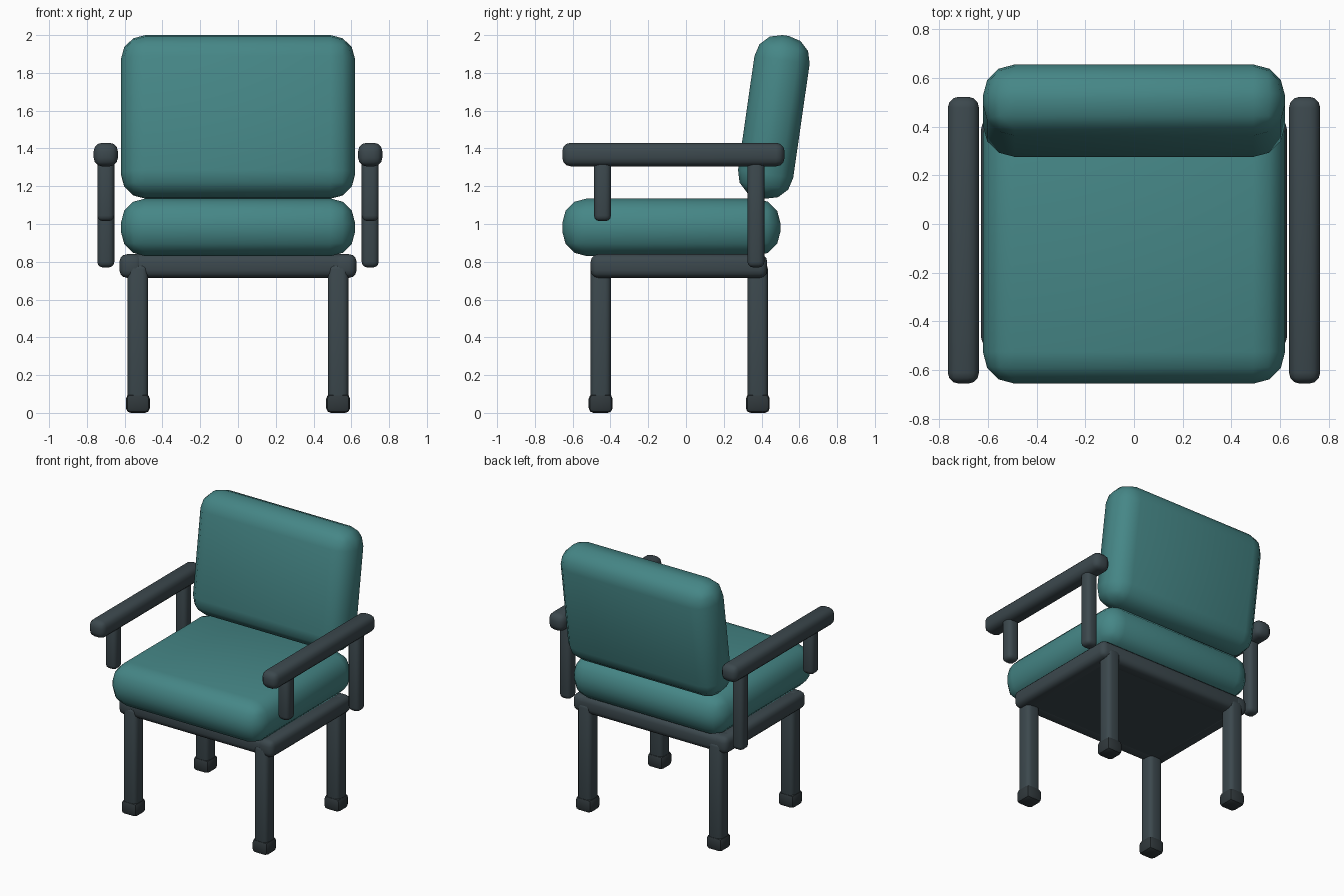
import bpy, math

if "Cube" in bpy.data.objects:
    bpy.data.objects.remove(bpy.data.objects["Cube"])


def material(name, color):
    m = bpy.data.materials.new(name)
    m.diffuse_color = color
    m.use_nodes = True
    m.node_tree.nodes["Principled BSDF"].inputs["Base Color"].default_value = m.diffuse_color
    return m


teal = material("teal_fabric", (0.06, 0.24, 0.24, 1))
metal = material("dark_metal", (0.045, 0.065, 0.075, 1))
rubber = material("dark_rubber", (0.03, 0.04, 0.045, 1))


def rounded_box(name, x, y, z, mat, radius, segments=3, tilt=0):
    """Box given by (min, max) ranges, with rounded edges and optional tilt about x."""
    ranges = (x, y, z)
    bpy.ops.mesh.primitive_cube_add(size=1, location=[(a + b) / 2 for a, b in ranges])
    ob = bpy.context.object
    ob.name = name
    ob.scale = [b - a for a, b in ranges]
    bpy.ops.object.transform_apply(location=False, rotation=False, scale=True)
    ob.rotation_euler.x = tilt
    ob.data.materials.append(mat)
    bevel = ob.modifiers.new("round", 'BEVEL')
    bevel.width = radius
    bevel.segments = segments
    bpy.ops.object.modifier_apply(modifier="round")
    bpy.ops.object.shade_smooth_by_angle(angle=math.radians(40))
    return ob


def around(c, width):
    return (c - width / 2, c + width / 2)


# Cushions
rounded_box("seat_cushion", (-0.62, 0.62), (-0.655, 0.50), (0.83, 1.135), teal, 0.13)
rounded_box("back_cushion", (-0.62, 0.62), around(0.465, 0.295), around(1.567, 0.87),
            teal, 0.13, tilt=math.radians(-8.2))

# Seat frame: front and rear rails and the base panel
RAIL_Z = (0.715, 0.84)
rounded_box("front_rail", (-0.62, 0.62), (-0.50, -0.375), RAIL_Z, metal, 0.04)
rounded_box("rear_rail", (-0.62, 0.62), (0.305, 0.43), RAIL_Z, metal, 0.04)
rounded_box("base_panel", (-0.58, 0.58), (-0.46, 0.39), (0.717, 0.835), metal, 0.005, 1)

for side, s in (("left", -1), ("right", 1)):
    # Side rail
    rounded_box(side + "_rail", around(s * 0.565, 0.125), (-0.505, 0.43), RAIL_Z, metal, 0.04)

    # Legs and feet
    for end, y in (("front", -0.452), ("rear", 0.38)):
        rounded_box(f"{end}_{side}_leg", around(s * 0.53, 0.108), around(y, 0.108),
                    (0.05, 0.79), metal, 0.03)
        rounded_box(f"{end}_{side}_foot", around(s * 0.53, 0.126), around(y, 0.126),
                    (0, 0.1), rubber, 0.025, 2)

    # Armrest with its two posts
    rounded_box(side + "_armrest", around(s * 0.70, 0.128), (-0.655, 0.522),
                (1.305, 1.43), metal, 0.045)
    rounded_box(side + "_front_post", around(s * 0.70, 0.09), around(-0.442, 0.09),
                (1.015, 1.36), metal, 0.03)
    rounded_box(side + "_rear_post", around(s * 0.70, 0.09), around(0.37, 0.09),
                (0.77, 1.36), metal, 0.03)
